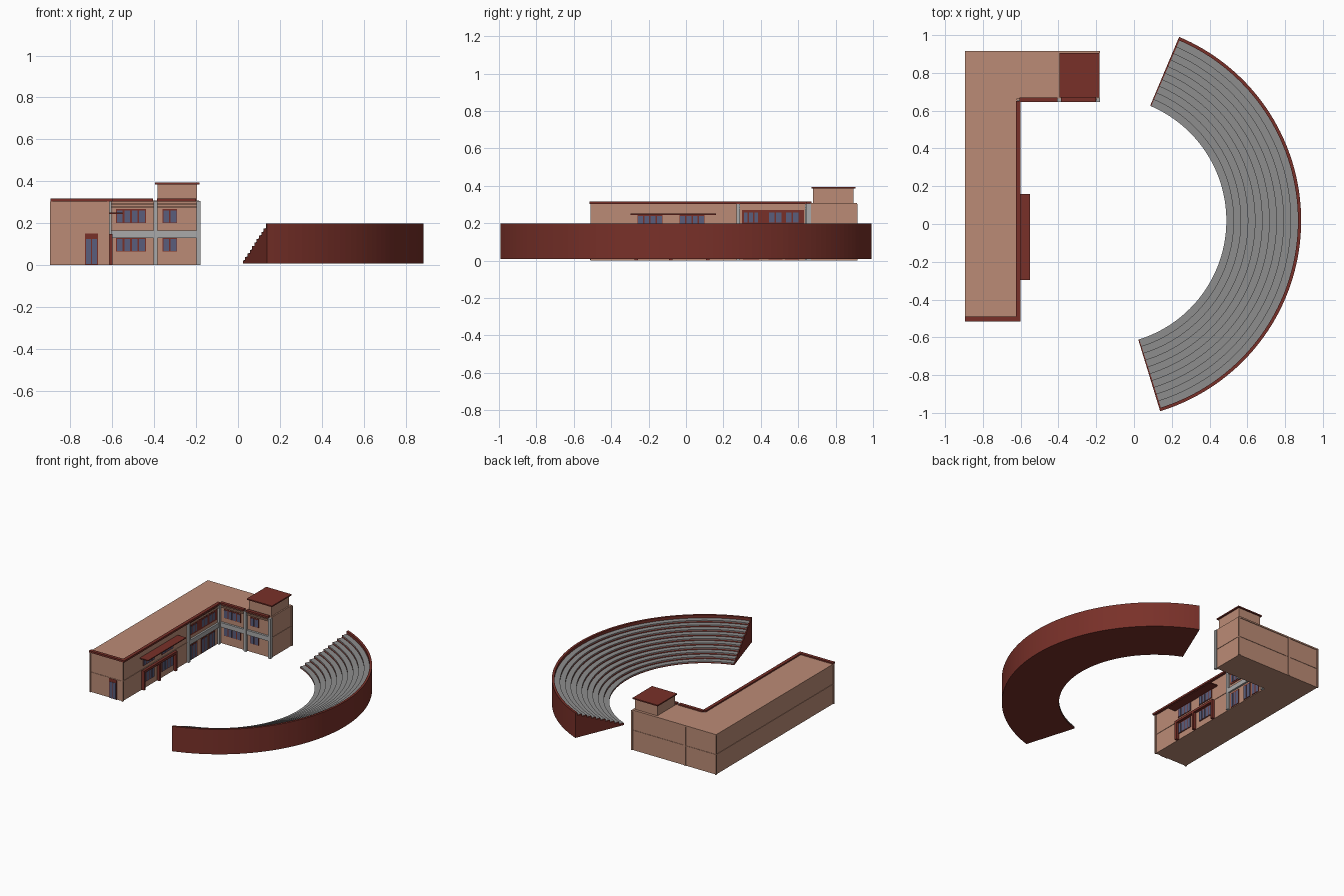
import bpy, bmesh
from math import radians, sin, cos

if "Cube" in bpy.data.objects:
    bpy.data.objects.remove(bpy.data.objects["Cube"])


def material(name, rgb):
    m = bpy.data.materials.new(name)
    m.diffuse_color = (*rgb, 1)
    m.use_nodes = True
    m.node_tree.nodes["Principled BSDF"].inputs["Base Color"].default_value = m.diffuse_color
    return m


WALL = material("wall_tan", (0.50, 0.26, 0.18))
RED = material("brick_red", (0.19, 0.03, 0.022))
GREY = material("concrete", (0.40, 0.40, 0.40))
TREAD = material("tread_grey", (0.27, 0.27, 0.27))
GLASS = material("glass_blue", (0.10, 0.11, 0.20))


def finish(name, bm, mat):
    bmesh.ops.recalc_face_normals(bm, faces=bm.faces)
    mesh = bpy.data.meshes.new(name)
    bm.to_mesh(mesh)
    bm.free()
    mesh.materials.append(mat)
    ob = bpy.data.objects.new(name, mesh)
    bpy.context.collection.objects.link(ob)
    return ob


def box(name, x0, x1, y0, y1, z0, z1, mat):
    bm = bmesh.new()
    bmesh.ops.create_cube(bm, size=1)
    for v in bm.verts:
        v.co = (x1 if v.co.x > 0 else x0, y1 if v.co.y > 0 else y0, z1 if v.co.z > 0 else z0)
    return finish(name, bm, mat)


def prism(name, outline, z0, z1, mat):
    bm = bmesh.new()
    f = bm.faces.new([bm.verts.new((x, y, z0)) for x, y in outline])
    top = bmesh.ops.extrude_face_region(bm, geom=[f])["geom"]
    bmesh.ops.translate(bm, vec=(0, 0, z1 - z0),
                        verts=[g for g in top if isinstance(g, bmesh.types.BMVert)])
    if not any(p.normal.z < -0.5 or p.calc_center_median().z == z0 for p in bm.faces):
        bm.faces.new([v for v in bm.verts if v.co.z == z0])
    return finish(name, bm, mat)


# ---- curved grandstand ----
CX, CY, R0, R1, STEPS = -0.17, 0.018, 0.66, 1.055, 10


def sweep(name, profile, a0, a1, mat, n=72):
    bm = bmesh.new()
    rings = []
    for i in range(n + 1):
        a = radians(a0 + (a1 - a0) * i / n)
        rings.append([bm.verts.new((CX + r * cos(a), CY + r * sin(a), z)) for r, z in profile])
    k = len(profile)
    for p, q in zip(rings, rings[1:]):
        for j in range(k):
            bm.faces.new((p[j], p[(j + 1) % k], q[(j + 1) % k], q[j]))
    bm.faces.new(rings[0])
    bm.faces.new(rings[-1])
    return finish(name, bm, mat)


run, rise = (R1 - 0.017 - R0) / STEPS, 0.017
profile = [(R1, 0.008), (R0, 0.008)]
for i in range(STEPS):
    z = 0.022 + rise * i
    profile += [(R0 + run * i, z), (R0 + run * (i + 1), z)]
profile += [(R1 - 0.017, 0.198), (R1, 0.198)]
sweep("grandstand_body", profile, -73, 67.2, RED)
for i in range(STEPS):
    z, r = 0.022 + rise * i, R0 + run * i
    sweep(f"grandstand_tread_{i}", [(r - 0.001, z - 0.005), (r + run, z - 0.005),
                                    (r + run, z + 0.002), (r - 0.001, z + 0.002)],
          -72.5, 66.7, TREAD)

# ---- L-shaped building ----
FX, FY, SY = -0.62, 0.665, -0.505     # inner east wall, inner south wall, south end
W, N, E = -0.89, 0.91, -0.185
prism("building_body", [(W, SY), (FX, SY), (FX, FY), (E, FY), (E, N), (W, N)], 0, 0.303, WALL)
prism("roof_slab", [(W - 0.005, SY), (FX, SY), (FX, FY), (E, FY), (E, N + 0.005),
                    (W - 0.005, N + 0.005)], 0.296, 0.307, WALL)

# storey bands around the outer walls
box("west_storey_band", W - 0.003, W, SY, N, 0.147, 0.153, WALL)
box("north_storey_band", W, E, N, N + 0.003, 0.147, 0.153, WALL)
box("south_storey_band", W, FX, SY - 0.003, SY, 0.147, 0.153, WALL)
box("east_end_storey_band", E, E + 0.003, FY, N, 0.147, 0.153, WALL)
box("long_wing_storey_band", FX, FX + 0.003, SY, 0.28, 0.147, 0.153, WALL)

# corner pilasters
for i, (x, y) in enumerate([(W, SY), (FX, SY), (W, N), (E, N), (-0.63, N)]):
    box(f"corner_pilaster_{i}", x - 0.006, x + 0.006, y - 0.006, y + 0.006, 0, 0.303, WALL)

# red eaves
box("east_eave", FX - 0.005, -0.60, -0.515, 0.65, 0.303, 0.317, RED)
box("south_eave", W - 0.005, -0.60, -0.515, -0.49, 0.303, 0.317, RED)
box("short_wing_eave", -0.605, -0.405, 0.645, 0.67, 0.303, 0.317, RED)
box("tower_front_eave", -0.387, -0.20, 0.645, 0.67, 0.303, 0.317, RED)

# stair tower
box("tower", -0.385, -0.195, 0.68, 0.895, 0.30, 0.385, WALL)
box("tower_roof", -0.395, -0.183, 0.67, 0.905, 0.385, 0.394, RED)


def facade_box(name, side, a0, a1, d0, d1, z0, z1, mat):
    """a runs along the wall, d is the distance out of it"""
    if side == "east":
        return box(name, FX + d0, FX + d1, a0, a1, z0, z1, mat)
    y = FY if side == "inner" else SY
    return box(name, a0, a1, y - d1, y - d0, z0, z1, mat)


def window(name, side, a0, a1, z0, z1, panes):
    facade_box(name + "_frame", side, a0, a1, -0.002, 0.004, z0, z1 + 0.008, RED)
    w = (a1 - a0) / panes
    for i in range(panes):
        facade_box(f"{name}_pane_{i}", side, a0 + w * i + 0.004, a0 + w * (i + 1) - 0.004,
                   0, 0.006, z0 + 0.003, z1, GLASS)


# short wing windows with lintels
for z in (0.065, 0.20):
    window(f"wide_window_{z}", "inner", -0.582, -0.44, z, z + 0.06, 4)
    window(f"narrow_window_{z}", "inner", -0.36, -0.29, z, z + 0.06, 2)
for z in (0.275, 0.289):
    facade_box(f"short_wing_ledge_{z}", "inner", FX, E, 0, 0.008, z, z + 0.005, WALL)
    facade_box(f"long_wing_ledge_{z}", "east", 0.28, FY, 0, 0.008, z, z + 0.005, WALL)

# grey columns and sign band
for i, x in enumerate((-0.395, -0.19)):
    facade_box(f"short_wing_column_{i}", "inner", x - 0.009, x + 0.011, -0.004, 0.02, 0, 0.305, GREY)
for i, y in enumerate((0.28, 0.647)):
    facade_box(f"long_wing_column_{i}", "east", y - 0.01, y + 0.01, -0.004, 0.016, 0, 0.303, GREY)
facade_box("sign_band", "inner", -0.605, E, -0.002, 0.016, 0.13, 0.165, GREY)
facade_box("long_wing_band", "east", 0.27, FY, -0.002, 0.014, 0.13, 0.165, GREY)

# long wing windows beside the inner corner
facade_box("upper_red_panel", "east", 0.30, 0.63, -0.002, 0.003, 0.19, 0.27, RED)
for i, (a, b, n) in enumerate([(0.305, 0.39, 3), (0.44, 0.515, 2), (0.53, 0.605, 2)]):
    window(f"corner_upper_window_{i}", "east", a, b, 0.20, 0.258, n)
    window(f"corner_door_{i}", "east", a, b, 0.005, 0.11, n)

# entrance porch with canopy
for i, a in enumerate((-0.26, -0.035)):
    window(f"porch_upper_window_{i}", "east", a, a + 0.135, 0.175, 0.238, 4)
    window(f"porch_lower_window_{i}", "east", a, a + 0.135, 0.045, 0.12, 4)
facade_box("canopy", "east", -0.297, 0.16, -0.002, 0.07, 0.244, 0.251, RED)
facade_box("porch_beam", "east", -0.275, 0.125, -0.002, 0.022, 0.13, 0.148, RED)
for i, a in enumerate((-0.275, -0.09, 0.107)):
    facade_box(f"porch_post_{i}", "east", a, a + 0.018, -0.002, 0.022, 0, 0.14, RED)

# south end door
facade_box("south_door_frame", "south", -0.73, -0.667, -0.002, 0.005, 0, 0.15, RED)
for i, x in enumerate((-0.725, -0.697)):
    facade_box(f"south_door_leaf_{i}", "south", x, x + 0.024, 0, 0.007, 0.004, 0.125, GLASS)
